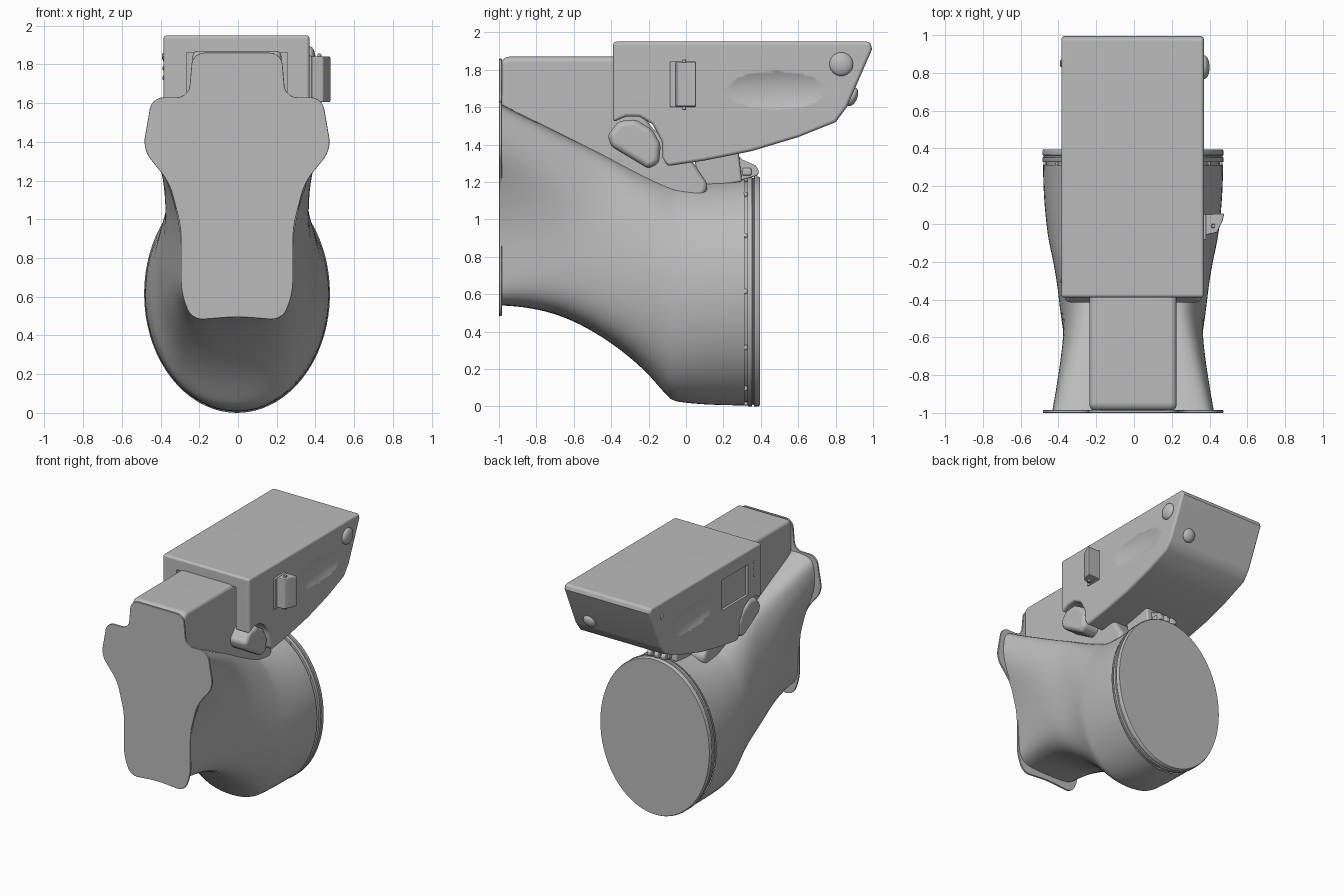
import bpy, bmesh, math
from mathutils import Matrix, Vector

if "Cube" in bpy.data.objects:
    bpy.data.objects.remove(bpy.data.objects["Cube"], do_unlink=True)

CX = -0.005  # symmetry line of the body
grey = bpy.data.materials.new("plain grey")
grey.use_nodes = True
grey.diffuse_color = (0.5, 0.5, 0.5, 1)
grey.node_tree.nodes["Principled BSDF"].inputs["Base Color"].default_value = (0.5, 0.5, 0.5, 1)


def add(name, bm):
    bmesh.ops.recalc_face_normals(bm, faces=bm.faces[:])
    mesh = bpy.data.meshes.new(name)
    bm.to_mesh(mesh)
    bm.free()
    mesh.materials.append(grey)
    ob = bpy.data.objects.new(name, mesh)
    bpy.context.collection.objects.link(ob)
    return ob


def finish(ob, bevel=0, subdiv=0, cutters=(), angle=35):
    if bevel:
        m = ob.modifiers.new("Bevel", "BEVEL")
        m.width, m.segments, m.limit_method = bevel, 3, "ANGLE"
        m.angle_limit = math.radians(40)
    if subdiv:
        m = ob.modifiers.new("Subdivision", "SUBSURF")
        m.levels = m.render_levels = subdiv
    for c in cutters:
        m = ob.modifiers.new("Cut", "BOOLEAN")
        m.operation, m.object = "DIFFERENCE", c
    bpy.ops.object.select_all(action="DESELECT")
    ob.select_set(True)
    bpy.context.view_layer.objects.active = ob
    bpy.ops.object.convert(target="MESH")
    bpy.ops.object.shade_smooth_by_angle(angle=math.radians(angle))
    if bevel:  # keeps the large faces flat-looking
        ob.modifiers.new("Flat faces", "WEIGHTED_NORMAL").keep_sharp = True
    for c in cutters:
        bpy.data.objects.remove(c, do_unlink=True)


def prism(name, pts, axis, lo, hi, corner=0):
    """Extrude a 2D outline along an axis, with rounded corners if wanted."""
    place = {"x": lambda a, b: (lo, a, b), "y": lambda a, b: (a, lo, b),
             "z": lambda a, b: (a, b, lo)}[axis]
    bm = bmesh.new()
    bm.faces.new([bm.verts.new(place(a, b)) for a, b in pts])
    if corner:
        bmesh.ops.bevel(bm, geom=bm.verts[:], offset=corner, segments=5,
                        profile=0.5, affect="VERTICES", clamp_overlap=True)
    ext = bmesh.ops.extrude_face_region(bm, geom=bm.faces[:])
    move = Vector([(hi - lo) * (axis == k) for k in "xyz"])
    bmesh.ops.translate(bm, vec=move, verts=[v for v in ext["geom"] if isinstance(v, bmesh.types.BMVert)])
    return add(name, bm)


def box(name, lo, hi):
    return prism(name, [(lo[1], lo[2]), (hi[1], lo[2]), (hi[1], hi[2]), (lo[1], hi[2])],
                 "x", lo[0], hi[0])


def ball(name, centre, radii, tilt=0):
    bm = bmesh.new()
    bmesh.ops.create_uvsphere(bm, u_segments=40, v_segments=20, radius=1)
    bm.transform(Matrix.Translation(centre) @ Matrix.Rotation(tilt, 4, "X")
                 @ Matrix.Diagonal((*radii, 1)))
    return add(name, bm)


def loft(name, rings, caps=False):
    bm = bmesh.new()
    loops = [[bm.verts.new(p) for p in ring] for ring in rings]
    n = len(loops[0])
    for a, b in zip(loops, loops[1:]):
        for i in range(n):
            bm.faces.new((a[i], a[(i + 1) % n], b[(i + 1) % n], b[i]))
    if caps:
        bm.faces.new(loops[0])
        bm.faces.new(loops[-1])
    return add(name, bm)


def mirrored(half):
    return half + [(-x, z) for x, z in reversed(half) if x > 0]


# Front plate
plate_half = [(0.23, 1.86), (0.25, 1.63), (0.44, 1.63), (0.487, 1.36), (0.35, 1.19),
              (0.29, 0.96), (0.29, 0.62), (0.235, 0.478), (0, 0.497)]
outline = [(x + CX, z) for x, z in mirrored(plate_half)]
finish(prism("front_plate", outline, "y", -1, -0.985, 0.06), 0.004)

# Body: broad-shouldered front section, narrow neck, oval back
waist = [(0, 1.62), (0.22, 1.62), (0.4, 1.62), (0.425, 1.53), (0.435, 1.37), (0.35, 1.18),
         (0.285, 0.95), (0.28, 0.72), (0.27, 0.6), (0.2, 0.54), (0, 0.54)]
neck = [(0, 1.36), (0.2, 1.36), (0.275, 1.35), (0.325, 1.25), (0.355, 1.1), (0.375, 0.95),
        (0.39, 0.8), (0.388, 0.65), (0.355, 0.5), (0.25, 0.385), (0, 0.37)]
oval = [(0.484 * math.sin(math.pi * i / 10), 0.615 + 0.615 * math.cos(math.pi * i / 10))
        for i in range(11)]
stations = [  # y, section pair, blend, bottom, top
    (-0.99, waist, neck, 0, 0.54, 1.62), (-0.9, waist, neck, 0.18, 0.535, 1.57),
    (-0.75, waist, neck, 0.48, 0.51, 1.5), (-0.6, waist, neck, 0.76, 0.455, 1.425),
    (-0.45, neck, oval, 0, 0.37, 1.355), (-0.3, neck, oval, 0.25, 0.26, 1.29),
    (-0.18, neck, oval, 0.5, 0.145, 1.25), (-0.09, neck, oval, 0.7, 0.03, 1.23),
    (-0.05, neck, oval, 0.77, 0.015, 1.22), (0.1, neck, oval, 0.94, 0, 1.215),
    (0.25, oval, oval, 1, -0.004, 1.225), (0.312, oval, oval, 1, -0.004, 1.23)]
rings = []
for y, first, second, t, bottom, top in stations:
    half = [(a[0] * (1 - t) + b[0] * t, a[1] * (1 - t) + b[1] * t) for a, b in zip(first, second)]
    z0, z1 = half[-1][1], half[0][1]
    half = [(x, bottom + (z - z0) / (z1 - z0) * (top - bottom)) for x, z in half]
    half[0], half[-1] = (0, top), (0, bottom)
    rings.append([(x + CX, y, z) for x, z in mirrored(half)])
finish(loft("body", rings), subdiv=2, angle=50)

# Back lid with its groove and rim ridges
lid = [(0.28, 0.95), (0.3, 0.975), (0.302, 0.96), (0.328, 0.96), (0.328, 0.995), (0.333, 1),
       (0.352, 1), (0.355, 0.985), (0.362, 0.985), (0.365, 1), (0.385, 1), (0.395, 0.99)]
turn = [math.tau * i / 72 for i in range(72)]
finish(loft("back_lid", [[(CX + 0.48 * s * math.cos(a), y, 0.615 + 0.615 * s * math.sin(a))
                          for a in turn] for y, s in lid], caps=True))
for i in range(12):
    a = math.tau * i / 12
    x, z = CX + 0.466 * math.cos(a), 0.615 + 0.598 * math.sin(a)
    finish(ball("lid_spacer", (x, 0.318, z), (0.008, 0.012, 0.014)))

# Arm running from the plate into the housing
arm = [(-0.99, 1.45), (-0.99, 1.87), (-0.3, 1.87), (-0.2, 1.5), (0.0, 1.36),
       (0.13, 1.17), (0.05, 1.08), (-0.4, 1.2)]
finish(prism("arm", arm, "x", CX - 0.23, CX + 0.23, 0.045), 0.03)

# Housing with arm opening, side dimples and a recessed display
shell = [(-0.39, 1.95), (0.985, 1.95), (0.995, 1.91), (0.86, 1.6), (0.8, 1.52), (0.6, 1.44),
         (0.35, 1.365), (0.1, 1.315), (-0.1, 1.285), (-0.125, 1.33), (-0.13, 1.42),
         (-0.18, 1.51), (-0.25, 1.55), (-0.32, 1.55), (-0.39, 1.52)]
LEFT, RIGHT = 0.37, -0.385
cuts = [box("opening_cutter", (CX - 0.26, -0.6, 1.1), (CX + 0.26, -0.13, 1.86)),
        box("display_cutter", (-0.6, -0.22, 1.6), (RIGHT + 0.02, 0.1, 1.84)),
        ball("dimple_cutter", (LEFT + 0.06, 0.48, 1.69), (0.085, 0.39, 0.15)),
        ball("dimple_cutter", (RIGHT - 0.06, 0.48, 1.69), (0.085, 0.39, 0.15))]
finish(prism("housing", shell, "x", RIGHT, LEFT), 0.018, cutters=cuts)

# Pivot knob showing on both sides under the housing
knob = [(-0.42, 1.45), (-0.36, 1.525), (-0.27, 1.535), (-0.18, 1.48), (-0.135, 1.4),
        (-0.145, 1.3), (-0.2, 1.27), (-0.3, 1.33), (-0.4, 1.39)]
finish(prism("pivot_knob", knob, "x", RIGHT + 0.015, LEFT - 0.01, 0.02), 0.035)

# Side switch on its mounting plate
finish(box("switch_plate", (LEFT - 0.01, -0.085, 1.6), (LEFT + 0.012, 0.05, 1.845)), 0.006)
paddle = [(0.37, 0.05), (0.478, 0.055), (0.47, 0.02), (0.44, -0.045), (0.37, -0.06)]
finish(prism("switch_paddle", paddle, "z", 1.605, 1.84), 0.006)
finish(box("switch_pin", (0.41, -0.02, 1.585), (0.43, 0.0, 1.855)), 0.004)

# Round buttons
finish(ball("side_button", (LEFT, 0.83, 1.83), (0.03, 0.063, 0.063)))
finish(ball("back_button", (0.22, 0.888, 1.655), (0.05, 0.028, 0.052), -0.4))
finish(ball("side_dot", (RIGHT, 0.85, 1.84), (0.008, 0.02, 0.02)))
for z in (1.73, 1.78, 1.83):
    finish(ball("display_key", (RIGHT, -0.3, z), (0.005, 0.012, 0.012)))

# Latch: a block under the housing and prongs above the lid
base = [(0.08, 1.16), (0.04, 1.34), (0.28, 1.37), (0.3, 1.2)]
finish(prism("latch_base", base, "x", CX - 0.12, CX + 0.12), 0.015)
latch = [(0.26, 1.36), (0.3, 1.32), (0.37, 1.29), (0.39, 1.26), (0.385, 1.235), (0.26, 1.2)]
for x in (-0.06, 0, 0.06):
    finish(prism("latch_prong", latch, "x", CX + x - 0.018, CX + x + 0.018), 0.008)
finish(box("latch_bar", (CX - 0.09, 0.3, 1.235), (CX + 0.09, 0.35, 1.275)), 0.01)
